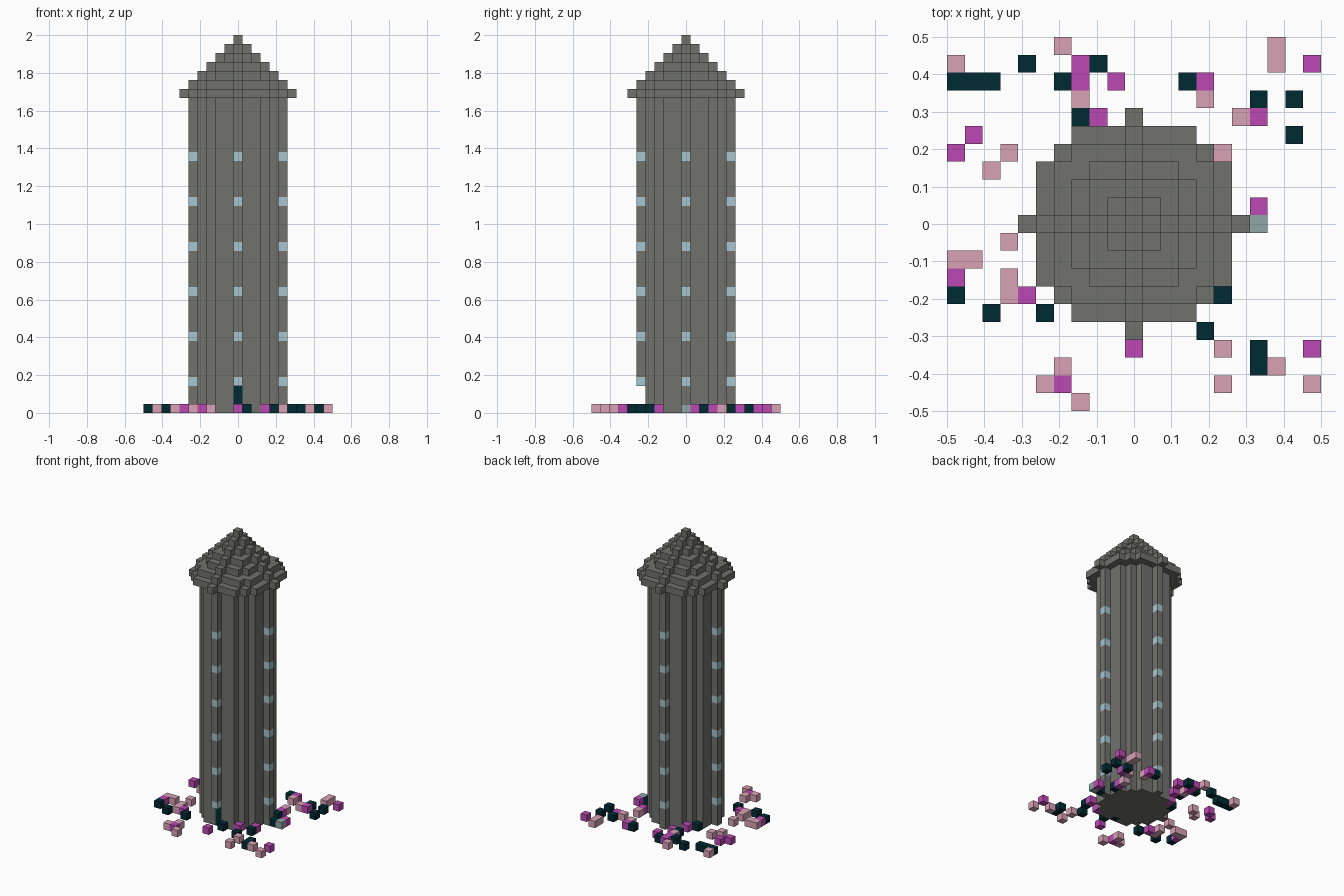
import bpy
import bmesh
from mathutils import Vector

cube = bpy.data.objects.get("Cube")
if cube:
    bpy.data.objects.remove(cube)

V = 1 / 21  # block size


def material(name, rgb):
    mat = bpy.data.materials.new(name)
    mat.use_nodes = True
    mat.diffuse_color = (*rgb, 1)
    bsdf = mat.node_tree.nodes["Principled BSDF"]
    bsdf.inputs["Base Color"].default_value = (*rgb, 1)
    bsdf.inputs["Roughness"].default_value = 0.9
    return mat


STONE = material("grey stone", (0.165, 0.165, 0.155))
GLASS = material("pale blue glass", (0.39, 0.56, 0.61))
DARK = material("dark teal", (0.0, 0.024, 0.034))
MAGENTA = material("magenta", (0.51, 0.066, 0.46))
PINK = material("dusty pink", (0.69, 0.36, 0.46))
TEAL = material("dull teal", (0.28, 0.39, 0.39))


def blocks(name, cells):
    """Mesh the outer skin of a set of blocks; cells maps (i, j, k) to a material."""
    mats = list(dict.fromkeys(cells.values()))
    bm = bmesh.new()
    for (i, j, k), mat in cells.items():
        centre = Vector((i, j, k + 0.5))
        for axis in range(3):
            for sign in (-1, 1):
                n = Vector((0, 0, 0))
                n[axis] = sign
                if (i + int(n.x), j + int(n.y), k + int(n.z)) in cells:
                    continue
                u = Vector((0, 0, 0))
                u[(axis + 1) % 3] = 0.5
                w = n.cross(u)
                mid = centre + n / 2
                corners = (mid - u - w, mid + u - w, mid + u + w, mid - u + w)
                face = bm.faces.new([bm.verts.new(c * V) for c in corners])
                face.material_index = mats.index(mat)
    bmesh.ops.remove_doubles(bm, verts=bm.verts, dist=V / 50)
    bmesh.ops.dissolve_limit(bm, angle_limit=0.02, verts=bm.verts, edges=bm.edges,
                             delimit={'MATERIAL', 'NORMAL'})
    mesh = bpy.data.meshes.new(name)
    bm.to_mesh(mesh)
    bm.free()
    for mat in mats:
        mesh.materials.append(mat)
    obj = bpy.data.objects.new(name, mesh)
    bpy.context.collection.objects.link(obj)


def disc(limit, k):
    """Blocks of one round layer, up to a squared radius."""
    span = range(-6, 7)
    return {(i, j, k): STONE for i in span for j in span
            if i * i + j * j <= limit}


def scatter(name, mat, places):
    """Single blocks standing on the ground."""
    blocks(name, {(i, j, 0): mat for i, j in places})


# Round shaft with a rib on each of its four sides and windows in the ribs
shaft = {}
for k in range(35):
    shaft.update(disc(20, k))
    for i, j in ((5, 0), (-5, 0), (0, 5), (0, -5)):
        shaft[i, j, k] = GLASS if k % 5 == 3 and k < 30 else STONE

# Recessed door at the front
for k in range(3):
    del shaft[0, -5, k]
    shaft[0, -4, k] = DARK
blocks("tower_shaft", shaft)

# Stepped conical roof
roof = {}
for step in range(7):
    roof.update(disc((6 - step) ** 2, 35 + step))
blocks("stepped_roof", roof)

# Flowers and shrubs around the foot of the tower
scatter("pink_flowers", PINK, [
    (-4, 10), (8, 10), (-10, 9), (8, 9), (-3, 7), (4, 7), (6, 6), (-7, 4),
    (5, 4), (-8, 3), (-7, -1), (-10, -2), (-9, -2), (-7, -3), (-7, -4), (5, -7),
    (-4, -8), (8, -8), (-5, -9), (5, -9), (10, -9), (-3, -10)])
scatter("magenta_flowers", MAGENTA, [
    (-3, 9), (10, 9), (-3, 8), (-1, 8), (4, 8), (-2, 6), (7, 6), (-9, 5),
    (-10, 4), (-3, 4), (5, 3), (7, 1), (-10, -3), (5, -3), (-6, -4), (3, -4),
    (0, -7), (10, -7), (-4, -9)])
scatter("dark_shrubs", DARK, [
    (-6, 9), (-2, 9), (-10, 8), (-9, 8), (-8, 8), (-4, 8), (3, 8), (7, 7),
    (9, 7), (-3, 6), (9, 5), (-4, 3), (5, 2), (6, 0), (-10, -4), (5, -4),
    (-8, -5), (-5, -5), (1, -5), (4, -6), (7, -7), (7, -8)])
scatter("teal_block", TEAL, [(7, 0)])
